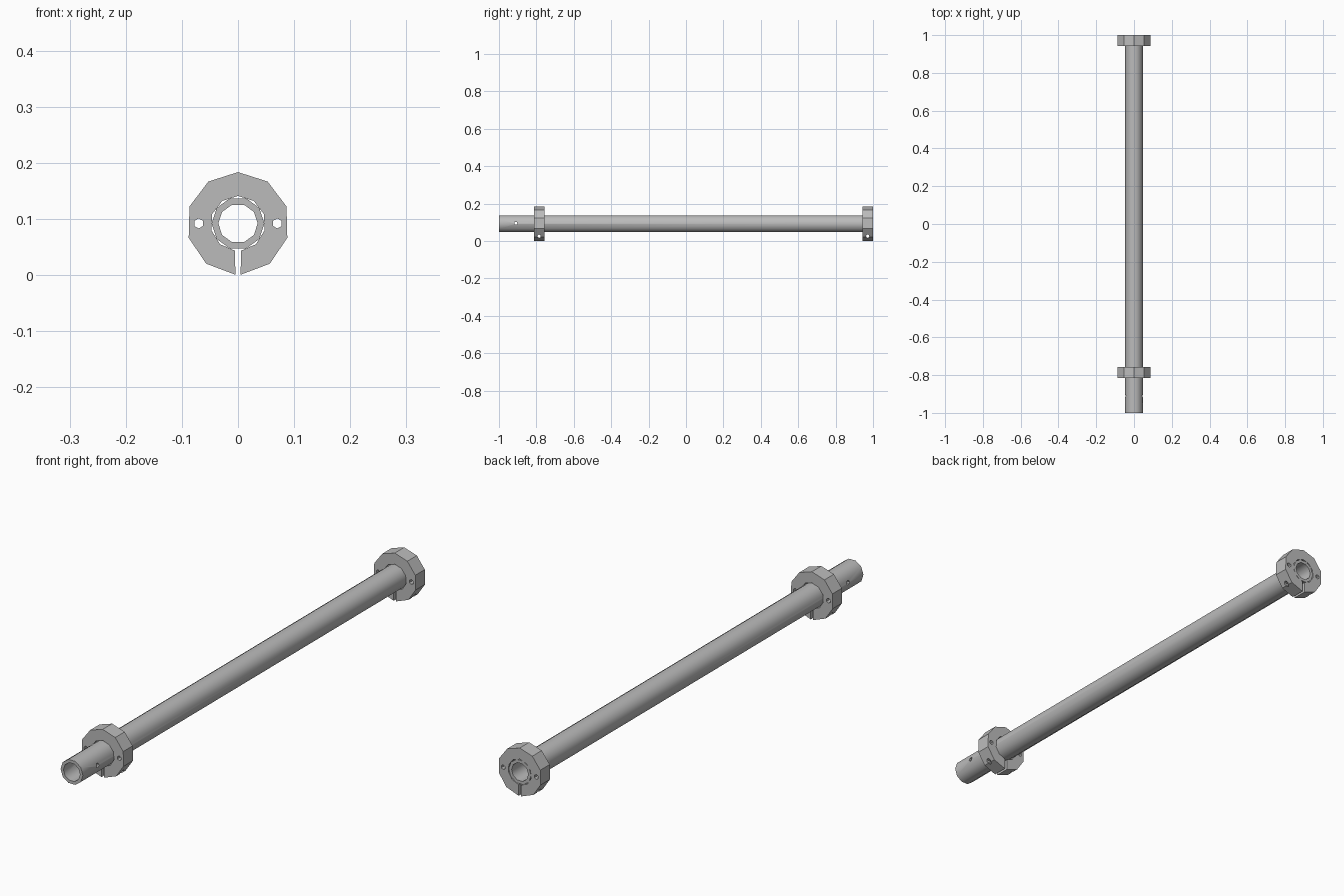
import bpy, bmesh, math
from mathutils import Matrix, Vector

cube = bpy.data.objects.get("Cube")
if cube:
    bpy.data.objects.remove(cube, do_unlink=True)

AXIS_Z = 0.092      # height of the shaft axis
COLLAR_W = 0.057    # collar thickness along the shaft

steel = bpy.data.materials.new("grey_steel")
steel.use_nodes = True
colour = (0.5, 0.5, 0.5, 1)
steel.diffuse_color = colour
steel.node_tree.nodes["Principled BSDF"].inputs["Base Color"].default_value = colour


def arc(radius, start, end, steps):
    """Points on an arc in the x-z plane, angles in degrees."""
    angles = [math.radians(start + (end - start) * i / steps) for i in range(steps + 1)]
    return [(radius * math.cos(a), AXIS_Z + radius * math.sin(a)) for a in angles]


def band(name, outer, inner, y0, y1, closed):
    """Extrude the strip between two matching outlines along y."""
    bm = bmesh.new()
    rings = [[bm.verts.new((x, y, z)) for x, z in pts]
             for pts, y in ((outer, y0), (outer, y1), (inner, y1), (inner, y0))]
    n = len(outer)
    for i in range(n if closed else n - 1):
        j = (i + 1) % n
        for k in range(4):
            a, b = rings[k], rings[(k + 1) % 4]
            bm.faces.new((a[i], a[j], b[j], b[i]))
    if not closed:
        for i in (0, n - 1):
            bm.faces.new([r[i] for r in rings])
    bmesh.ops.recalc_face_normals(bm, faces=bm.faces)
    mesh = bpy.data.meshes.new(name)
    bm.to_mesh(mesh)
    bm.free()
    obj = bpy.data.objects.new(name, mesh)
    bpy.context.collection.objects.link(obj)
    mesh.materials.append(steel)
    return obj


def drill(obj, centre, direction, radius, depth, sides=6):
    """Cut a round hole and remove the cutter afterwards."""
    bm = bmesh.new()
    turn = Vector(direction).to_track_quat('Z', 'Y').to_matrix().to_4x4()
    bmesh.ops.create_cone(bm, cap_ends=True, segments=sides, radius1=radius,
                          radius2=radius, depth=depth,
                          matrix=Matrix.Translation(centre) @ turn)
    mesh = bpy.data.meshes.new("hole_cutter")
    bm.to_mesh(mesh)
    bm.free()
    mesh.materials.append(steel)
    cutter = bpy.data.objects.new("hole_cutter", mesh)
    cutter.hide_render = True
    bpy.context.collection.objects.link(cutter)
    mod = obj.modifiers.new("hole", 'BOOLEAN')
    mod.operation, mod.solver, mod.object = 'DIFFERENCE', 'EXACT', cutter
    bpy.ops.object.select_all(action='DESELECT')
    bpy.context.view_layer.objects.active = obj
    obj.select_set(True)
    bpy.ops.object.modifier_apply(modifier=mod.name)
    bpy.data.objects.remove(cutter, do_unlink=True)


# Hollow ten-sided shaft with a cross pin hole near the front end
shaft = band("hollow_shaft", arc(0.047, 0, 324, 9), arc(0.035, 0, 324, 9), -1, 0.999, True)
drill(shaft, (0, -0.91, AXIS_Z + 0.003), (1, 0, 0), 0.008, 0.2, 8)
bpy.ops.object.shade_smooth_by_angle(angle=math.radians(40))

# Split clamp collars: open at the bottom, two face holes and a clamp screw hole
for name, y0 in (("front_collar", -0.814), ("rear_collar", 1 - COLLAR_W)):
    collar = band(name, arc(0.0915, -87, 267, 10), arc(0.049, -84, 264, 10),
                  y0, y0 + COLLAR_W, False)
    mid = y0 + COLLAR_W / 2
    for side in (-1, 1):
        drill(collar, (side * 0.07, mid, AXIS_Z), (0, 1, 0), 0.009, 0.2)
    drill(collar, (0, mid, 0.026), (1, 0, 0), 0.009, 0.3, 8)
